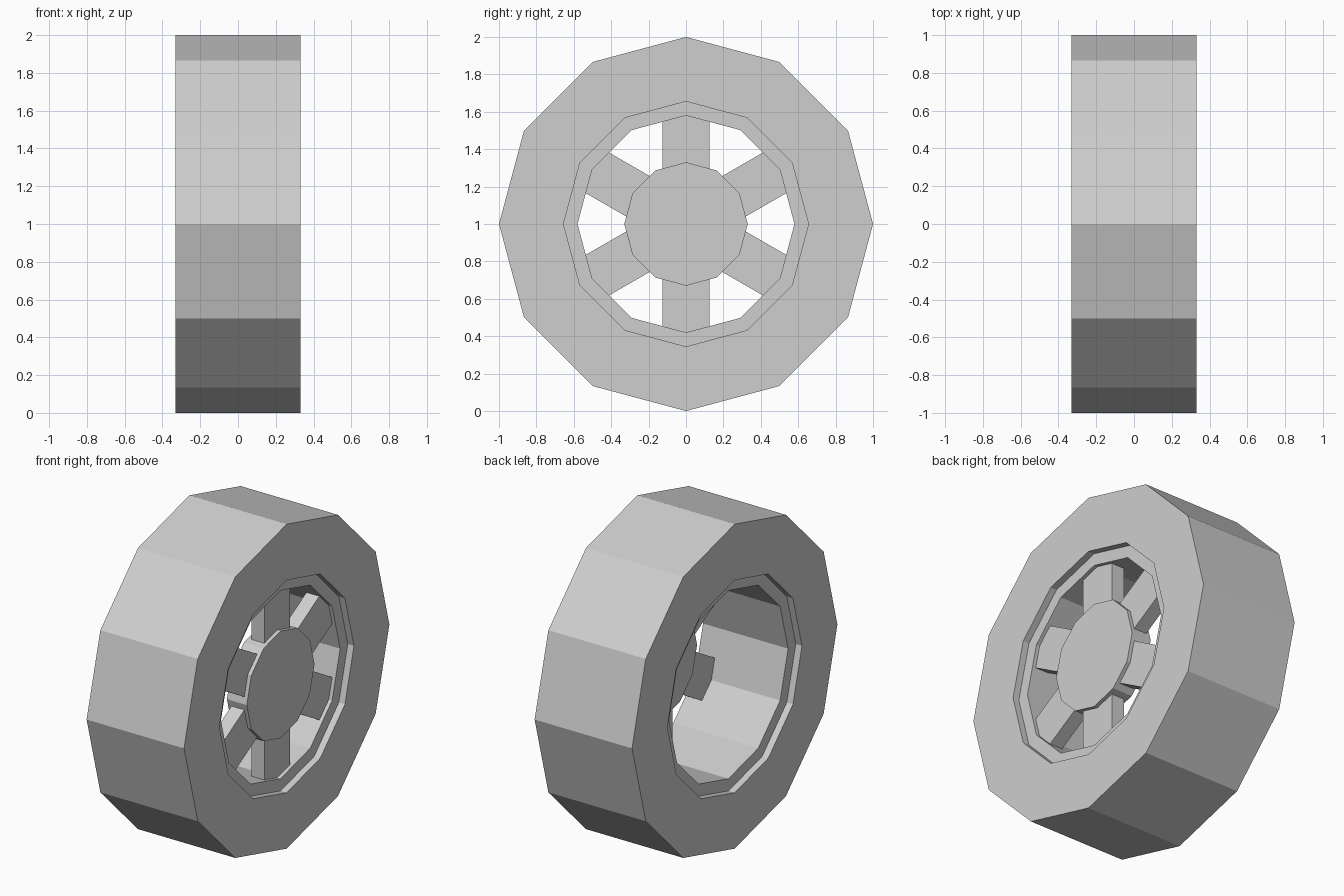
import bpy
import bmesh
from math import pi, sin, cos
from mathutils import Matrix, Vector

cube = bpy.data.objects.get("Cube")
if cube:
    bpy.data.objects.remove(cube, do_unlink=True)

SIDES = 12
AXLE = Vector((0, 0, 1))

grey = bpy.data.materials.new("light_grey")
grey.use_nodes = True
colour = (0.62, 0.62, 0.62, 1)
grey.diffuse_color = colour
grey.node_tree.nodes["Principled BSDF"].inputs["Base Color"].default_value = colour


def finish(name, bm):
    """Turn a bmesh into a flat-shaded grey object."""
    bmesh.ops.recalc_face_normals(bm, faces=bm.faces)
    mesh = bpy.data.meshes.new(name)
    bm.to_mesh(mesh)
    bm.free()
    mesh.materials.append(grey)
    obj = bpy.data.objects.new(name, mesh)
    bpy.context.collection.objects.link(obj)
    return obj


def ring(name, outer, inner, half_width):
    """Sweep a rectangular section around the x axis through the axle."""
    bm = bmesh.new()
    section = [(-half_width, outer), (half_width, outer),
               (half_width, inner), (-half_width, inner)]
    loops = []
    for i in range(SIDES):
        a = 2 * pi * i / SIDES
        loops.append([bm.verts.new(AXLE + Vector((x, r * cos(a), r * sin(a))))
                      for x, r in section])
    for i, loop in enumerate(loops):
        after = loops[(i + 1) % SIDES]
        for j in range(4):
            k = (j + 1) % 4
            bm.faces.new((loop[j], loop[k], after[k], after[j]))
    return finish(name, bm)


# Tyre and the slightly narrower rim barrel inside it
ring("tyre", 1.0, 0.655, 0.332)
ring("rim", 0.655, 0.58, 0.29)

# Hub disc, set toward the outer (+x) side
HUB_X = 0.223
bm = bmesh.new()
bmesh.ops.create_cone(bm, cap_ends=True, segments=SIDES, radius1=0.33, radius2=0.33,
                      depth=0.135,
                      matrix=Matrix.Translation((HUB_X, 0, 1)) @ Matrix.Rotation(pi / 2, 4, 'Y'))
finish("hub", bm)

# Six spokes from the hub into the rim
for i in range(6):
    bm = bmesh.new()
    place = (Matrix.Translation((HUB_X, 0, 1)) @ Matrix.Rotation(i * pi / 3, 4, 'X')
             @ Matrix.Translation((0, 0, 0.44)) @ Matrix.Diagonal((0.088, 0.25, 0.32, 1)))
    bmesh.ops.create_cube(bm, size=1, matrix=place)
    finish(f"spoke_{i + 1}", bm)
